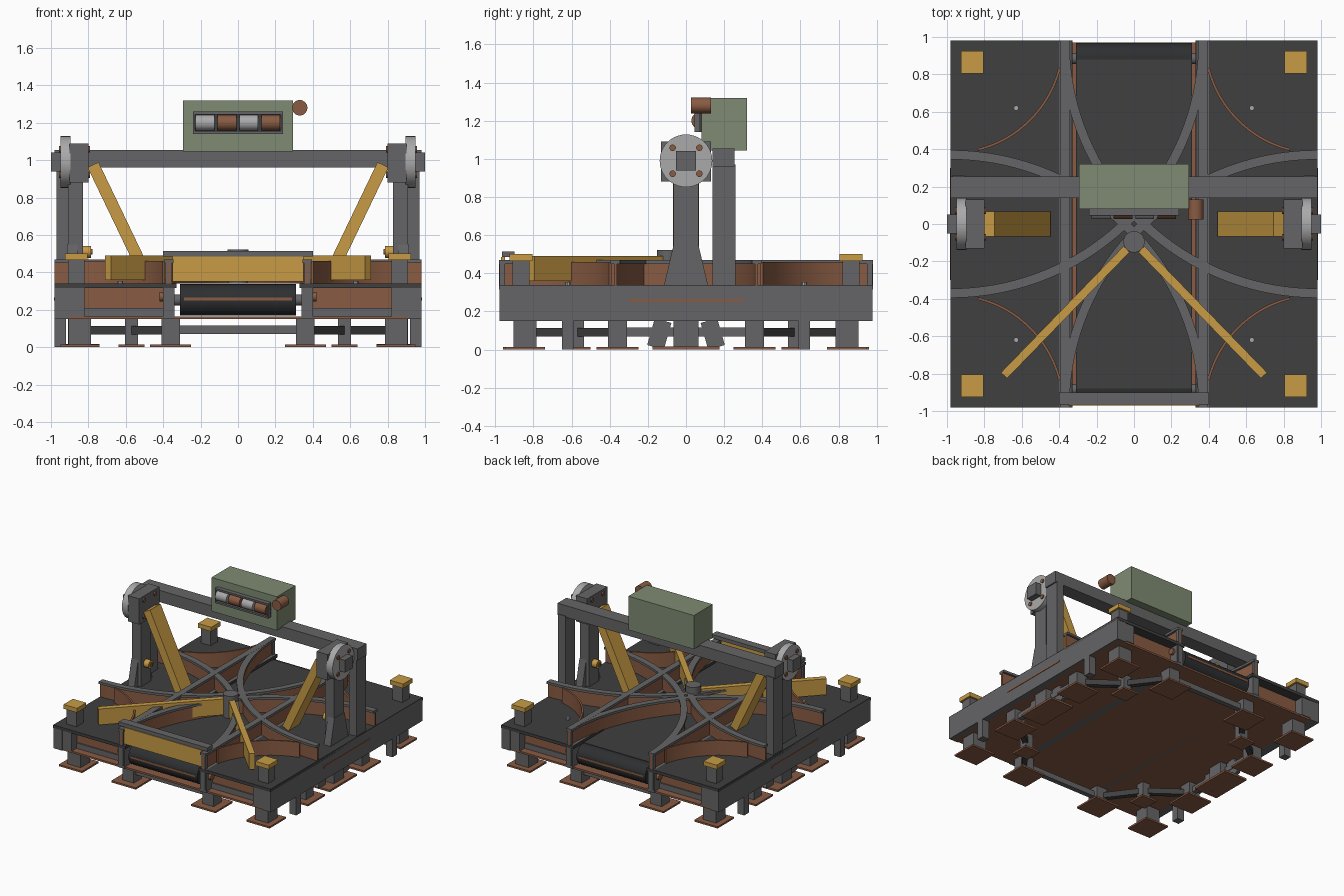
import bpy, bmesh, math
from mathutils import Vector, Matrix

if "Cube" in bpy.data.objects:
    bpy.data.objects.remove(bpy.data.objects["Cube"], do_unlink=True)


def material(name, r, g, b):
    m = bpy.data.materials.new(name)
    m.use_nodes = True
    m.diffuse_color = (r, g, b, 1)
    m.node_tree.nodes["Principled BSDF"].inputs["Base Color"].default_value = (r, g, b, 1)
    return m


STEEL = material("steel_grey", .13, .13, .135)
DARK = material("dark_deck", .05, .05, .051)
BELT = material("belt_black", .027, .028, .03)
GOLD = material("worn_yellow", .58, .33, .06)
RUST = material("rust_brown", .25, .105, .055)
GREEN = material("sage_green", .21, .26, .17)
SILVER = material("silver", .40, .40, .41)
SIDES = (-1, 1)
CORNERS = [(sx, sy) for sx in SIDES for sy in SIDES]


def finish(name, bm, mat, smooth=False):
    bmesh.ops.recalc_face_normals(bm, faces=bm.faces)
    me = bpy.data.meshes.new(name)
    bm.to_mesh(me)
    bm.free()
    me.materials.append(mat)
    ob = bpy.data.objects.new(name, me)
    bpy.context.collection.objects.link(ob)
    if smooth:
        bpy.ops.object.select_all(action='DESELECT')
        ob.select_set(True)
        bpy.context.view_layer.objects.active = ob
        bpy.ops.object.shade_smooth_by_angle(angle=math.radians(35))
    return ob


def box(name, mat, x, y, z):
    """Box between pairs of limits; x, y, z are (low, high)."""
    bm = bmesh.new()
    lims = (x, y, z)
    mid = Vector([sum(p) / 2 for p in lims])
    size = [abs(p[1] - p[0]) for p in lims]
    bmesh.ops.create_cube(bm, size=1, matrix=Matrix.Translation(mid) @ Matrix.Diagonal((*size, 1)))
    return finish(name, bm, mat)


def block(name, mat, cx, cy, w, d, z0, z1):
    return box(name, mat, (cx - w / 2, cx + w / 2), (cy - d / 2, cy + d / 2), (z0, z1))


def bar(name, mat, a, b, width, height):
    """Rectangular bar from a to b, width measured horizontally."""
    a, b = Vector(a), Vector(b)
    d = (b - a).normalized()
    side = Vector((-d.y, d.x, 0))
    if side.length < .01:
        side = Vector((0, 1, 0))
    side.normalize()
    up = d.cross(side)
    rot = Matrix((d, side, up)).transposed().to_4x4()
    bm = bmesh.new()
    scale = Matrix.Diagonal(((b - a).length, width, height, 1))
    bmesh.ops.create_cube(bm, size=1, matrix=Matrix.Translation((a + b) / 2) @ rot @ scale)
    return finish(name, bm, mat)


def rod(name, mat, a, b, r, n=32):
    a, b = Vector(a), Vector(b)
    rot = (b - a).to_track_quat('Z', 'Y').to_matrix().to_4x4()
    bm = bmesh.new()
    bmesh.ops.create_cone(bm, cap_ends=True, segments=n, radius1=r, radius2=r, depth=(b - a).length,
                          matrix=Matrix.Translation((a + b) / 2) @ rot)
    return finish(name, bm, mat, n > 8)


def prism(name, mat, pts, x0, x1, smooth=False):
    """Extrude a (y, z) outline along x."""
    bm = bmesh.new()
    f = bm.faces.new([bm.verts.new((x0, y, z)) for y, z in pts])
    ext = bmesh.ops.extrude_face_region(bm, geom=[f])["geom"]
    bmesh.ops.translate(bm, vec=(x1 - x0, 0, 0), verts=[v for v in ext if isinstance(v, bmesh.types.BMVert)])
    return finish(name, bm, mat, smooth)


def arc(name, mat, sx, sy, r, width, z0, z1, trim=0):
    """Curved wall around a deck corner, bending toward the middle."""
    bm = bmesh.new()
    n, rings = 36, []
    for i in range(n + 1):
        t = math.radians(trim + (90 - 2 * trim) * i / n)
        ring = [(r - width / 2, z0), (r + width / 2, z0), (r + width / 2, z1), (r - width / 2, z1)]
        rings.append([bm.verts.new((sx * (.98 - q * math.cos(t)), sy * (.98 - q * math.sin(t)), z))
                      for q, z in ring])
    for p, q in zip(rings, rings[1:]):
        for k in range(4):
            bm.faces.new((p[k], p[k - 1], q[k - 1], q[k]))
    bm.faces.new(rings[0])
    bm.faces.new(rings[-1])
    return finish(name, bm, mat, True)


# Platform: bottom pan, side decks, side beams and end panels
box("bottom_pan", RUST, (-.97, .97), (-.97, .97), (.15, .165))
for s in SIDES:
    box("side_deck", DARK, (s * .33, s * .98), (-.98, .98), (.315, .34))
    box("side_beam", STEEL, (s * .90, s * .98), (-.978, .978), (.15, .335))
    box("side_stripe", RUST, (s * .978, s * .984), (-.3, .3), (.25, .265))
    box("inner_beam", STEEL, (s * .34, s * .40), (-.975, .975), (.15, .34))
    for e in SIDES:
        box("end_panel", RUST, (s * .40, s * .82), (e * .88, e * .90), (.21, .315))
        box("end_sill", STEEL, (s * .40, s * .90), (e * .87, e * .91), (.165, .21))
        box("end_corner", STEEL, (s * .82, s * .90), (e * .87, e * .975), (.165, .315))
        rod("panel_bolt", RUST, (s * .40, e * .93, .27), (s * .42, e * .93, .27), .025, 16)

# Conveyor belt: a loop with rounded ends
loop = []
for e, start in ((1, -90), (-1, 90)):
    for i in range(17):
        t = math.radians(start + 180 * i / 16)
        loop.append((e * .885 + .083 * math.cos(t), .252 + .083 * math.sin(t)))
prism("conveyor_belt", BELT, loop, -.31, .31, True)
box("belt_bed", DARK, (-.31, .31), (-.88, .88), (.325, .338))
for e in SIDES:
    box("belt_stripe", RUST, (-.29, .29), (e * .962, e * .971), (.25, .266))
    rod("roller_axle", STEEL, (-.345, e * .885, .252), (.345, e * .885, .252), .03, 16)

# Straight and curved rails: rust web under a steel flange
for s in SIDES:
    box("rail_web", RUST, (s * .362, s * .378), (-.975, .975), (.34, .45))
    box("rail_flange", STEEL, (s * .345, s * .395), (-.978, .978), (.45, .47))
    for e in SIDES:
        box("rail_end", STEEL, (s * .352, s * .388), (e * .95, e * .977), (.17, .46))
for sx, sy in CORNERS:
    arc("curved_rail_web", RUST, sx, sy, 1.35, .016, .34, .45)
    arc("curved_rail_flange", STEEL, sx, sy, 1.35, .05, .45, .469)
    arc("corner_guide_wall", RUST, sx, sy, .60, .014, .34, .46, 14)
    block("corner_post", STEEL, sx * .865, sy * .865, .09, .09, .34, .465)
    block("corner_cap", GOLD, sx * .865, sy * .865, .12, .12, .465, .50)
    rod("deck_bolt", SILVER, (sx * .63, sy * .62, .34), (sx * .63, sy * .62, .355), .014, 8)

# Front barrier, hub and diverter arms
box("barrier_plate", GOLD, (-.35, .35), (-.97, -.95), (.35, .485))
box("barrier_top", STEEL, (-.40, .40), (-.965, -.90), (.485, .515))
rod("hub", STEEL, (0, -.095, .34), (0, -.095, .522), .057)
for s in SIDES:
    bar("diverter_arm", GOLD, (s * .04, -.135, .425), (s * .695, -.81, .425), .045, .13)

# Legs, feet and braces
for sx, sy in CORNERS:
    for name, x, y, leg, foot in (("corner", .845, .845, .12, .21), ("rail", .36, .85, .10, .22),
                                  ("side", .85, .36, .10, .22), ("arc", .57, .57, .07, .14)):
        block(name + "_leg", STEEL, sx * x, sy * y, leg, leg, .01, .155)
        block(name + "_foot", RUST, sx * x, sy * y, foot, foot, 0, .014)
    block("stub_leg", STEEL, sx * .95, sy * .62, .06, .06, 0, .155)
    mid = (sx * .57, sy * .57, .09)
    bar("brace", DARK, (sx * .36, sy * .85, .09), mid, .04, .045)
    bar("brace", DARK, (sx * .85, sy * .36, .09), mid, .04, .045)
for s in SIDES:
    box("tie_bar", STEEL, (-.36, .36), (s * .83, s * .87), (.07, .115))
    box("tie_bar", STEEL, (s * .83, s * .87), (-.36, .36), (.07, .115))
    box("gantry_foot", RUST, (s * .74, s * .95), (-.175, .175), (0, .016))
    block("gantry_leg", STEEL, s * .85, 0, .12, .13, .01, .155)
    for e in SIDES:
        bar("gantry_strut", STEEL, (s * .85, e * .16, .012), (s * .85, e * .12, .152), .03, .09)

# Gantry towers with pivots and swing arms
for s in SIDES:
    box("pivot_column", STEEL, (s * .83, s * .91), (-.065, .065), (.34, .95))
    prism("column_gusset", STEEL, [(-.115, .34), (.115, .34), (.065, .55), (-.065, .55)], s * .855, s * .915)
    box("beam_column", STEEL, (s * .905, s * .97), (.14, .26), (.34, .97))
    box("pivot_housing", STEEL, (s * .80, s * .90), (-.13, .13), (.88, 1.09))
    rod("pivot_disc", SILVER, (s * .895, 0, .99), (s * .95, 0, .99), .138, 40)
    box("pivot_axle", STEEL, (s * .94, s * 1.0), (-.052, .052), (.94, 1.04))
    for a, b in CORNERS:
        rod("disc_bolt", RUST, (s * .95, a * .07, .99 + b * .068), (s * .958, a * .07, .99 + b * .068), .017, 16)
        rod("housing_bolt", RUST, (s * .79, a * .07, .99 + b * .068), (s * .80, a * .07, .99 + b * .068), .017, 16)
    bar("swing_arm", GOLD, (s * .775, 0, .975), (s * .475, 0, .35), .135, .065)
    rod("column_knob", GOLD, (s * .785, 0, .51), (s * .83, 0, .51), .032, 20)
    rod("knob_centre", RUST, (s * .777, 0, .51), (s * .785, 0, .51), .015, 12)
box("cross_beam", STEEL, (-.98, .98), (.14, .255), (.96, 1.055))

# Control box with a row of drums and a side beacon
box("control_box", GREEN, (-.295, .295), (.08, .32), (1.045, 1.32))
box("display_back", DARK, (-.24, .24), (.068, .08), (1.14, 1.26))
for s in SIDES:
    box("display_frame", STEEL, (-.24, .24), (.045, .08), (1.2 + s * .045, 1.2 + s * .06))
    box("display_frame", STEEL, (s * .23, s * .24), (.045, .08), (1.14, 1.26))
for i in range(4):
    x = -.176 + i * .117
    rod("display_drum", RUST if i % 2 else SILVER, (x - .05, .07, 1.2), (x + .05, .07, 1.2), .042)
rod("beacon", RUST, (.33, .025, 1.28), (.33, .13, 1.28), .041)
